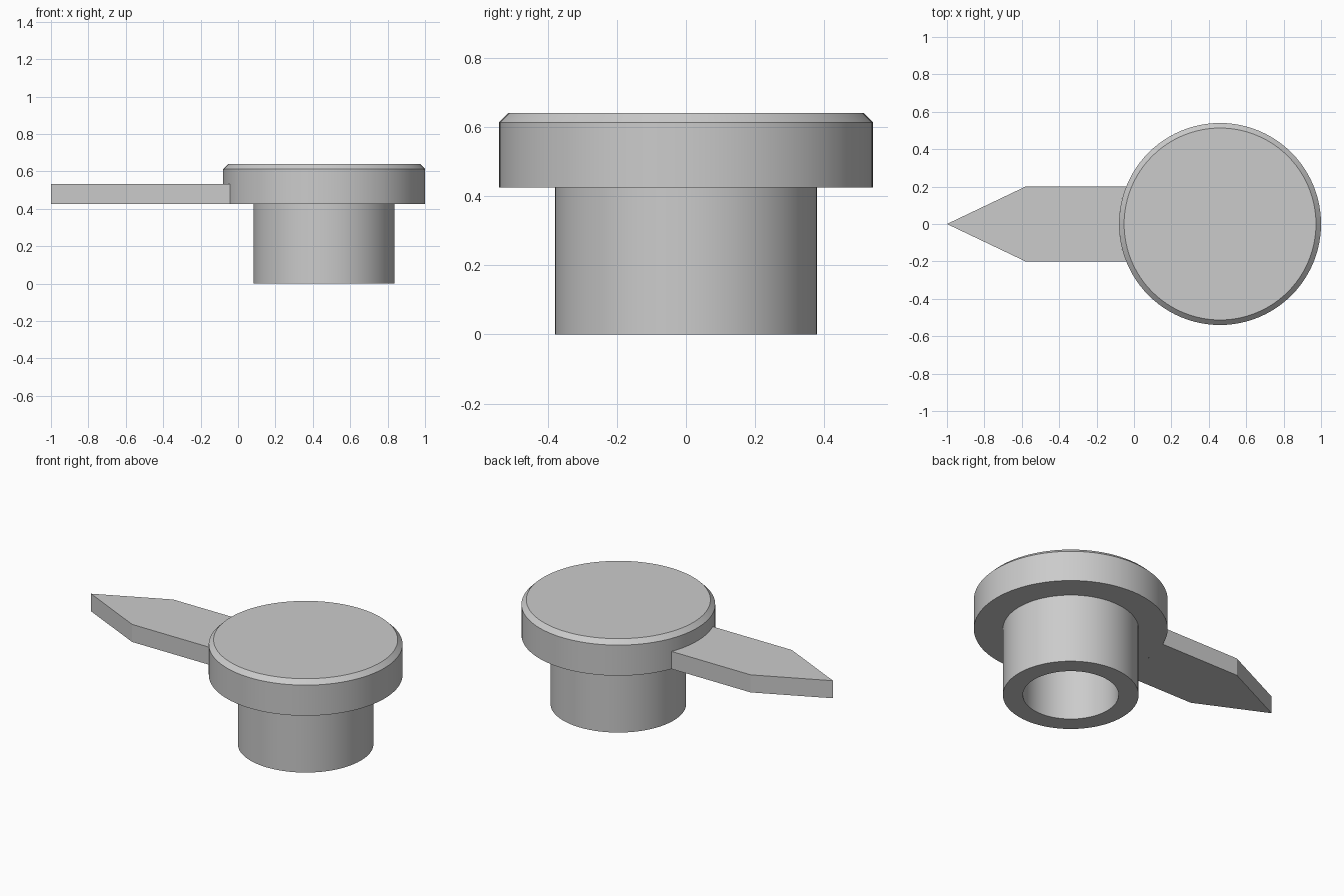
import bpy, bmesh, math

cube = bpy.data.objects.get("Cube")
if cube:
    bpy.data.objects.remove(cube, do_unlink=True)

CX, CAP_R, STEM_R, BORE_R = 0.46, 0.54, 0.378, 0.267
UNDER, TOP, CHAMFER = 0.425, 0.64, 0.027
SEGMENTS = 96

grey = bpy.data.materials.new("plain grey")
grey.use_nodes = True
colour = (0.6, 0.6, 0.6, 1)
grey.diffuse_color = colour
grey.node_tree.nodes["Principled BSDF"].inputs["Base Color"].default_value = colour


def finish(name, bm, smooth):
    bmesh.ops.recalc_face_normals(bm, faces=bm.faces)
    mesh = bpy.data.meshes.new(name)
    bm.to_mesh(mesh)
    bm.free()
    mesh.materials.append(grey)
    obj = bpy.data.objects.new(name, mesh)
    bpy.context.collection.objects.link(obj)
    if smooth:
        bpy.ops.object.select_all(action="DESELECT")
        obj.select_set(True)
        bpy.context.view_layer.objects.active = obj
        bpy.ops.object.shade_smooth_by_angle(angle=math.radians(30))
    return obj


# Knob: chamfered cap, stem and blind bore turned from one profile
profile = [(BORE_R, UNDER), (BORE_R, 0), (STEM_R, 0), (STEM_R, UNDER),
           (CAP_R, UNDER), (CAP_R, TOP - CHAMFER), (CAP_R - CHAMFER, TOP)]
bm = bmesh.new()
rings = []
for r, z in profile:
    angles = [math.tau * i / SEGMENTS for i in range(SEGMENTS)]
    rings.append([bm.verts.new((CX + r * math.cos(a), r * math.sin(a), z))
                  for a in angles])
for low, high in zip(rings, rings[1:]):
    for i in range(SEGMENTS):
        j = (i + 1) % SEGMENTS
        bm.faces.new((low[i], low[j], high[j], high[i]))
bm.faces.new(rings[0])
bm.faces.new(rings[-1])
finish("knob", bm, True)

# Pointer: pointed flat bar whose inner end follows the cap rim
HALF_W, THICK = 0.2, 0.108
spread = math.asin(HALF_W / CAP_R)
arc = [math.pi + spread * (1 - i / 6) for i in range(13)]
outline = [(-0.58, HALF_W), (-1, 0), (-0.58, -HALF_W)]
outline += [(CX + CAP_R * math.cos(a), CAP_R * math.sin(a)) for a in arc]
bm = bmesh.new()
base = bm.faces.new([bm.verts.new((x, y, UNDER)) for x, y in outline])
grown = bmesh.ops.extrude_face_region(bm, geom=[base], use_keep_orig=True)
top_verts = [v for v in grown["geom"] if isinstance(v, bmesh.types.BMVert)]
bmesh.ops.translate(bm, verts=top_verts, vec=(0, 0, THICK))
# The inner end is hidden against the rim
hidden = [f for f in bm.faces if all(v.co.x > -0.1 for v in f.verts)]
bmesh.ops.delete(bm, geom=hidden, context="FACES_ONLY")
finish("pointer", bm, False)
